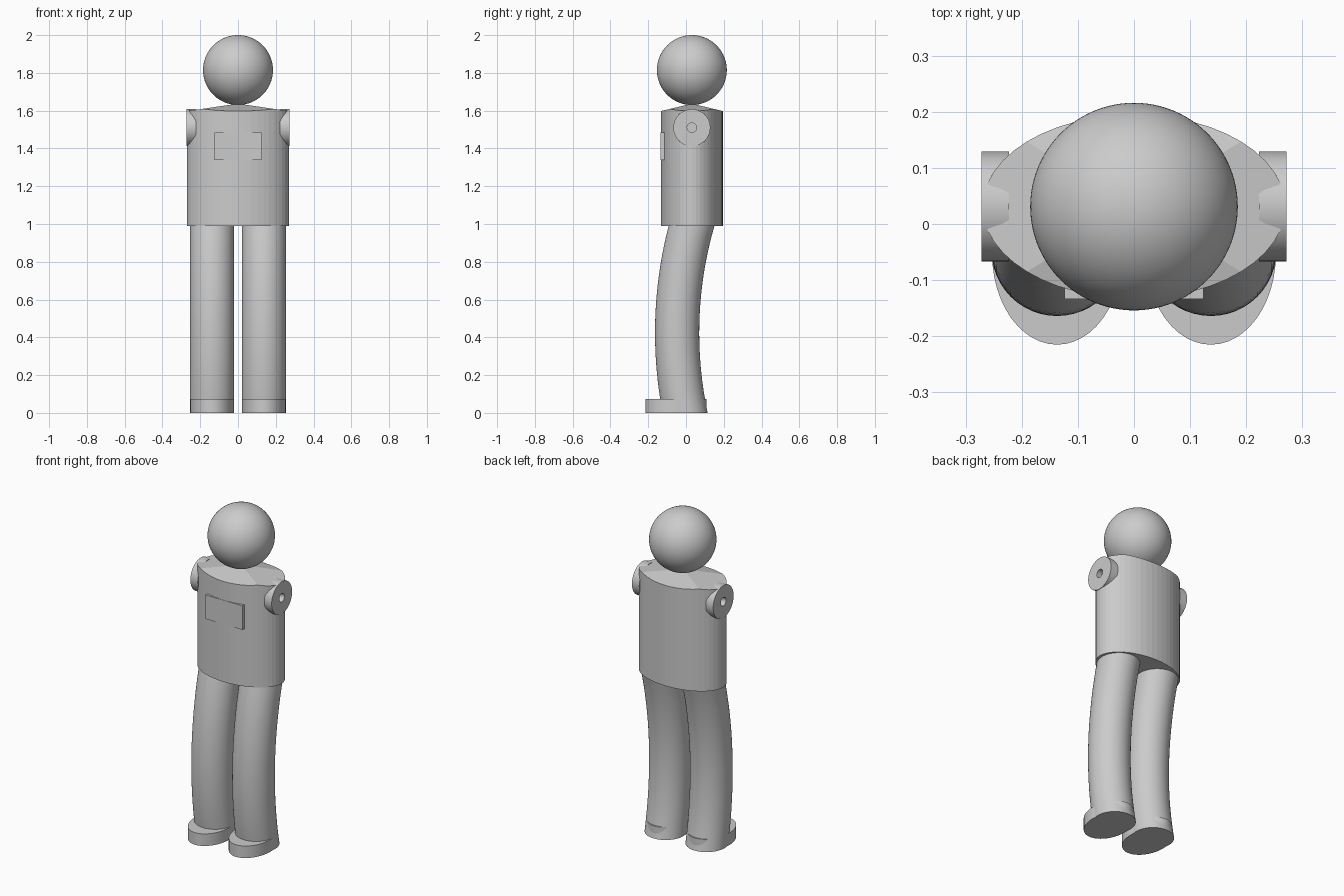
import bpy, bmesh
from math import sin, cos, pi, sqrt
from mathutils import Matrix, Vector

cube = bpy.data.objects.get("Cube")
if cube:
    bpy.data.objects.remove(cube)

grey = bpy.data.materials.new("light_grey")
grey.use_nodes = True
grey.diffuse_color = (0.6, 0.6, 0.6, 1)
grey.node_tree.nodes["Principled BSDF"].inputs["Base Color"].default_value = (0.6, 0.6, 0.6, 1)

MID = 0.031  # depth of the body axis


def finish(bm, name, smooth=False):
    bmesh.ops.recalc_face_normals(bm, faces=bm.faces)
    mesh = bpy.data.meshes.new(name)
    bm.to_mesh(mesh)
    bm.free()
    mesh.materials.append(grey)
    obj = bpy.data.objects.new(name, mesh)
    bpy.context.collection.objects.link(obj)
    if smooth:
        bpy.ops.object.select_all(action='DESELECT')
        obj.select_set(True)
        bpy.context.view_layer.objects.active = obj
        bpy.ops.object.shade_smooth_by_angle()
    return obj


def ring(bm, x, y, rx, ry, height, n):
    """Ellipse of vertices; height is a function of the unit direction."""
    out = []
    for i in range(n):
        c, s = cos(2 * pi * i / n), sin(2 * pi * i / n)
        out.append(bm.verts.new((x + rx * c, y + ry * s, height(c, s))))
    return out


def bridge(bm, a, b):
    for i in range(len(a)):
        j = (i + 1) % len(a)
        bm.faces.new((a[i], a[j], b[j], b[i]))


# Head
bm = bmesh.new()
bmesh.ops.create_uvsphere(bm, u_segments=96, v_segments=48, radius=0.185,
                          matrix=Matrix.Translation((0, MID, 1.815)))
finish(bm, "head", True)

# Torso: elliptical column under a shallow four-sided roof
bm = bmesh.new()
low = ring(bm, 0, MID, 0.27, 0.164, lambda c, s: 0.99, 48)
top = ring(bm, 0, MID, 0.27, 0.164, lambda c, s: 1.637 - 0.039 * max(abs(c), abs(s)), 48)
bridge(bm, low, top)
bm.faces.new(low)
peak = bm.verts.new((0, MID, 1.637))
for i in range(48):
    bm.faces.new((top[i], top[(i + 1) % 48], peak))
torso = finish(bm, "torso")

# Hole through the torso behind the shoulder sockets
bm = bmesh.new()
bmesh.ops.create_cone(bm, cap_ends=True, segments=32, radius1=0.025, radius2=0.025, depth=0.7,
                      matrix=Matrix.Translation((0, MID, 1.51)) @ Matrix.Rotation(pi / 2, 4, 'Y'))
cutter = finish(bm, "socket_cutter")
cutter.hide_render = True
cutter.hide_set(True)
cut = torso.modifiers.new("sockets", 'BOOLEAN')
cut.operation = 'DIFFERENCE'
cut.object = cutter

# Chest plate
bm = bmesh.new()
bmesh.ops.create_cube(bm, size=1, matrix=Matrix.Translation((0, -0.118, 1.412))
                      @ Matrix.Diagonal((0.248, 0.032, 0.145, 1)))
finish(bm, "chest_plate")

for side, word in ((1, "left"), (-1, "right")):
    # Shoulder disc with a round socket in its outer face
    bm = bmesh.new()
    profile = [(0, 0.223), (0.098, 0.223), (0.098, 0.272), (0.025, 0.272), (0.025, 0.24), (0, 0.24)]
    verts = [bm.verts.new((side * x, MID, 1.51 + r)) for r, x in profile]
    edges = [bm.edges.new(pair) for pair in zip(verts, verts[1:])]
    bmesh.ops.spin(bm, geom=verts + edges, cent=Vector((0, MID, 1.51)), axis=(1, 0, 0),
                   angle=2 * pi, steps=40)
    bmesh.ops.remove_doubles(bm, verts=bm.verts, dist=0.0001)
    finish(bm, word + "_shoulder", True)

    # Leg: tube bent along a wide arc
    bm = bmesh.new()
    bend, knee, r = 2.14, 0.424, 0.117
    rings = []
    for i in range(25):
        z = 0.995 * i / 24
        lean = (z - knee) / bend
        y = -0.047 + bend * (1 - sqrt(1 - lean * lean))
        rings.append(ring(bm, side * 0.137, y, r, r / sqrt(1 - lean * lean), lambda c, s: z, 48))
    for a, b in zip(rings, rings[1:]):
        bridge(bm, a, b)
    bm.faces.new(rings[0])
    bm.faces.new(rings[-1])
    finish(bm, word + "_leg", True)

    # Foot: flat oval slab
    bm = bmesh.new()
    sole = ring(bm, side * 0.137, -0.053, 0.116, 0.162, lambda c, s: 0.0, 48)
    upper = ring(bm, side * 0.137, -0.053, 0.116, 0.162, lambda c, s: 0.073, 48)
    bridge(bm, sole, upper)
    bm.faces.new(sole)
    bm.faces.new(upper)
    finish(bm, word + "_foot", True)
